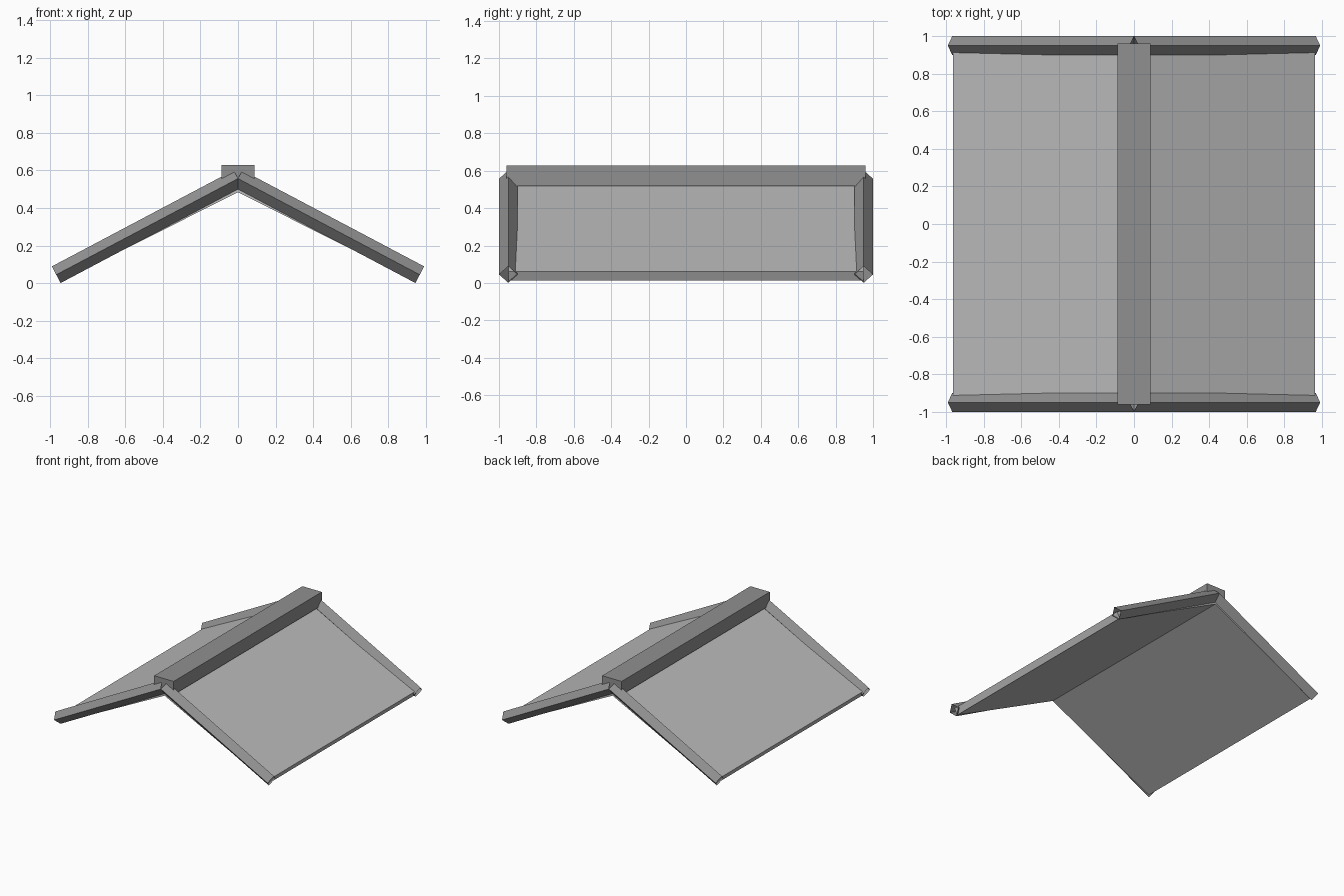
import bpy, bmesh, math

if "Cube" in bpy.data.objects:
    bpy.data.objects.remove(bpy.data.objects["Cube"])


def material(name, v):
    m = bpy.data.materials.new(name)
    m.diffuse_color = (v, v, v, 1)
    m.use_nodes = True
    m.node_tree.nodes["Principled BSDF"].inputs["Base Color"].default_value = m.diffuse_color
    return m


light_grey = material("light_grey", 0.50)
mid_grey = material("mid_grey", 0.28)


def extrude_profile(name, profile, half_y, mat):
    """Extrude an xz profile along y, centred on y = 0."""
    bm = bmesh.new()
    f = bm.faces.new([bm.verts.new((x, -half_y, z)) for x, z in profile])
    new = bmesh.ops.extrude_face_region(bm, geom=[f])["geom"]
    verts = [g for g in new if isinstance(g, bmesh.types.BMVert)]
    bmesh.ops.translate(bm, verts=verts, vec=(0, 2 * half_y, 0))
    bmesh.ops.recalc_face_normals(bm, faces=bm.faces)
    me = bpy.data.meshes.new(name)
    bm.to_mesh(me)
    bm.free()
    me.materials.append(mat)
    ob = bpy.data.objects.new(name, me)
    bpy.context.collection.objects.link(ob)
    return ob


# Roof panels: bent sheet with square-cut eaves
extrude_profile("roof_panels", [
    (0, 0.545), (0.963, 0.062), (0.938, 0.013), (0, 0.484),
    (-0.938, 0.013), (-0.963, 0.062)], 0.95, light_grey)

# Ridge cap beam
extrude_profile("ridge_beam", [
    (-0.088, 0.518), (0.088, 0.518), (0.088, 0.628), (-0.088, 0.628)],
    0.96, mid_grey)

# Gable trims: open four-sided tubes along the sloping edges
eave_x, eave_z, peak_z = 0.968, 0.045, 0.557
length = math.hypot(eave_x, peak_z - eave_z)
for sx, side in ((-1, "left"), (1, "right")):
    for sy, end in ((-1, "front"), (1, "back")):
        bpy.ops.mesh.primitive_cylinder_add(
            vertices=4, radius=0.05, depth=length, end_fill_type='NOTHING',
            location=(sx * eave_x / 2, sy * 0.95, (eave_z + peak_z) / 2),
            rotation=(0, math.atan2(-sx * eave_x, peak_z - eave_z), 0))
        ob = bpy.context.object
        ob.name = f"gable_trim_{end}_{side}"
        ob.data.materials.append(mid_grey)
